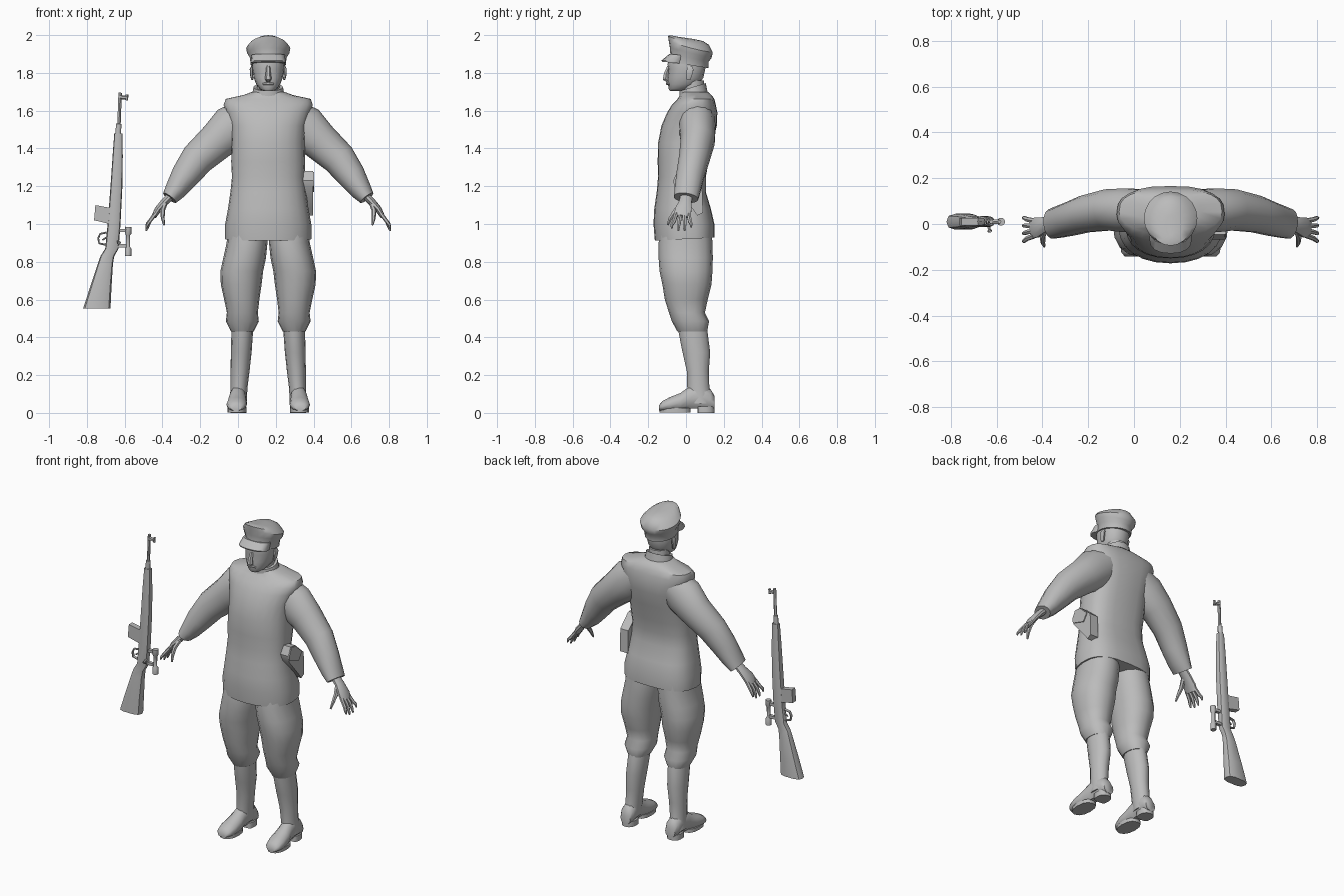
import bpy, bmesh, math
from mathutils import Vector

CX = 0.16  # centre line of the standing figure
grey = bpy.data.materials.new("plain_grey")
grey.diffuse_color = (0.5, 0.5, 0.5, 1)


def finish(name, bm, angle=45):
    bmesh.ops.recalc_face_normals(bm, faces=bm.faces)
    me = bpy.data.meshes.new(name)
    bm.to_mesh(me)
    bm.free()
    me.materials.append(grey)
    ob = bpy.data.objects.new(name, me)
    bpy.context.collection.objects.link(ob)
    bpy.ops.object.select_all(action='DESELECT')
    ob.select_set(True)
    bpy.context.view_layer.objects.active = ob
    bpy.ops.object.shade_smooth_by_angle(angle=math.radians(angle))
    return ob


def loft(name, rings, angle=45):
    """Skin a list of equal-length point rings and cap both ends."""
    bm = bmesh.new()
    vs = [[bm.verts.new(p) for p in r] for r in rings]
    n = len(vs[0])
    for a, b in zip(vs, vs[1:]):
        for i in range(n):
            j = (i + 1) % n
            bm.faces.new((a[i], a[j], b[j], b[i]))
    bm.faces.new(vs[0])
    bm.faces.new(vs[-1])
    return finish(name, bm, angle)


def ring(z, cx, hw, y0, y1, n=16, front=2.0, back=2.0, slope=0.0, dome=0.0):
    """Horizontal rounded ring; slope tilts it along y, dome drops its sides."""
    pts, cy, hy = [], (y0 + y1) / 2, (y1 - y0) / 2
    for i in range(n):
        a = 2 * math.pi * (i + (0.5 if n == 4 else 0)) / n
        c, s = math.cos(a), math.sin(a)
        e = 2 / (back if s > 0 else front)
        x = math.copysign(abs(c) ** e, c) * hw
        y = cy + math.copysign(abs(s) ** e, s) * hy
        pts.append(Vector((cx + x, y, z + slope * (y - cy) - dome * x * x)))
    return pts


def tube(name, path, n=10, angle=45):
    """Path of (x, y, z, in-plane radius, depth radius)."""
    p = [Vector(q[:3]) for q in path]
    rings = []
    for i, q in enumerate(path):
        d = (p[min(i + 1, len(p) - 1)] - p[max(i - 1, 0)]).normalized()
        ref = Vector((0, 1, 0)) if abs(d.y) < 0.9 else Vector((1, 0, 0))
        u = d.cross(ref).normalized()
        v = u.cross(d)
        off = 0.5 if n == 4 else 0
        rings.append([p[i] + u * q[3] * math.cos(2 * math.pi * (k + off) / n)
                      + v * q[4] * math.sin(2 * math.pi * (k + off) / n) for k in range(n)])
    return loft(name, rings, angle)


def plate(name, outline, origin, thick, axis):
    """Extruded outline: axis 'x' uses (y, z) points, axis 'y' uses (x, z)."""
    def put(p, t):
        return (origin + t, p[0], p[1]) if axis == 'x' else (p[0], origin + t, p[1])
    return loft(name, [[put(p, t) for p in outline] for t in (-thick / 2, thick / 2)], 30)


# Tunic: z, half width, front y, back y
tunic = [(.92, .228, -.165, .15), (1.0, .228, -.172, .15), (1.08, .213, -.168, .132),
         (1.17, .2, -.155, .105), (1.25, .192, -.148, .105), (1.33, .196, -.15, .12),
         (1.43, .193, -.148, .142), (1.52, .2, -.13, .163), (1.59, .222, -.1, .166),
         (1.63, .236, -.075, .158), (1.662, .225, -.045, .15), (1.683, .13, -.03, .135),
         (1.70, .085, -.025, .115)]
loft("tunic", [ring(z, CX, w, a, b, 24, 2.2, 2.8, .05 if i == 0 else 0)
               for i, (z, w, a, b) in enumerate(tunic)])
loft("collar", [ring(z, CX, w, a, b, 16, slope=.3) for z, w, a, b in
                [(1.67, .088, -.035, .115), (1.725, .078, -.035, .105), (1.722, .066, -.02, .09)]])

# Head and neck
loft("neck", [ring(z, CX, w, a, b, 12) for z, w, a, b in
              [(1.66, .062, -.01, .1), (1.76, .06, -.03, .095)]])
head = [(1.705, .028, -.085, -.02), (1.715, .045, -.092, .02), (1.74, .064, -.095, .07),
        (1.775, .077, -.098, .092), (1.82, .084, -.093, .102), (1.845, .084, -.098, .102),
        (1.89, .082, -.085, .1)]
loft("head", [ring(z, CX, w, a, b, 16, 2.2, 2.2) for z, w, a, b in head])
tube("nose", [(CX, -.09, 1.835, .01, .01), (CX, -.105, 1.795, .014, .014),
              (CX, -.108, 1.768, .018, .018), (CX, -.095, 1.757, .012, .01)], 6)
tube("lips", [(CX - .028, -.088, 1.742, .005, .008), (CX, -.098, 1.744, .009, .01),
              (CX + .028, -.088, 1.742, .005, .008)], 6)
for s in (-1, 1):
    tube("ear", [(CX + s * .084, .012, 1.765, .006, .012), (CX + s * .089, .017, 1.79, .008, .018),
                 (CX + s * .09, .022, 1.82, .008, .02), (CX + s * .086, .024, 1.835, .004, .012)], 6)

# Peaked cap
cap = [(1.842, .093, -.09, .118, -.16, 0), (1.88, .097, -.083, .12, -.2, 0),
       (1.905, .112, -.085, .135, -.25, 0), (1.94, .117, -.092, .142, -.27, .6),
       (1.972, .095, -.095, .122, -.22, 1.5), (1.984, .055, -.082, .09, -.18, 1.5),
       (1.986, .02, -.05, .04, -.14, 0)]
loft("cap", [ring(z, CX, w, a, b, 20, slope=sl, dome=d) for z, w, a, b, sl, d in cap], 40)
loft("cap_visor", [ring(z, CX, w, a, b, 16, 2.4, 2, sl) for z, w, a, b, sl in
                   [(1.853, .092, -.127, .0, -.1), (1.86, .093, -.129, .0, -.1),
                    (1.895, .088, -.088, .02, -.1)]], 40)

# Paired limbs
LEG = [(.98, .11, .105, -.135, .135), (.9, .112, .108, -.145, .14), (.82, .125, .113, -.145, .142),
       (.75, .14, .113, -.14, .14), (.68, .143, .108, -.125, .135), (.6, .14, .093, -.112, .115),
       (.53, .137, .082, -.09, .1), (.485, .137, .087, -.075, .122), (.43, .137, .06, -.045, .112)]
BOOT = [(.48, .137, .055, -.045, .105), (.42, .138, .057, -.04, .117), (.32, .143, .055, -.02, .13),
        (.22, .149, .05, .003, .122), (.14, .154, .045, .005, .125), (.05, .16, .045, .01, .14)]
FOOT = [(-.142, .03, .012, .04), (-.125, .046, .01, .06), (-.085, .054, .008, .08),
        (-.03, .052, .008, .1), (.02, .044, .016, .135), (.08, .042, .016, .15),
        (.13, .044, .016, .12), (.152, .034, .016, .085)]
ARM = [(.11, .06, 1.57, .1, .09), (.19, .06, 1.51, .122, .098), (.27, .062, 1.44, .102, .092),
       (.375, .043, 1.345, .09, .082), (.44, .022, 1.255, .076, .075), (.49, .008, 1.18, .058, .07),
       (.522, 0, 1.138, .043, .066)]
PALM = [(.515, .002, 1.15, .022, .032), (.55, -.003, 1.115, .02, .035),
        (.585, -.015, 1.075, .018, .046), (.605, -.02, 1.04, .013, .045)]
for s, side in ((-1, "right"), (1, "left")):
    def X(path):
        return [(CX + s * q[0],) + tuple(q[1:]) for q in path]
    loft(side + "_breeches", [ring(z, CX + s * o, w, a, b, 16, 2.2, 2.2) for z, o, w, a, b in LEG])
    loft(side + "_boot_shaft", [ring(z, CX + s * o, w, a, b, 14) for z, o, w, a, b in BOOT])
    # Foot sections run from toe to heel, splayed slightly outwards
    loft(side + "_foot", [[Vector((CX + s * (.163 - .05 * y) + w * math.cos(k * math.pi / 6), y,
                                   (lo + hi) / 2 + (hi - lo) / 2 * max(-.9, 1.1 * math.sin(k * math.pi / 6))))
                           for k in range(12)] for y, w, lo, hi in FOOT])
    loft(side + "_boot_heel", [ring(z, CX + s * .158, .043, .06, .152, 12, 4, 2.2) for z in (0, .035)])
    loft(side + "_boot_sole", [ring(z, CX + s * .166, .05, -.14, .025, 12, 2.2, 2.5) for z in (.003, .025)])
    tube(side + "_sleeve", X(ARM), 14)
    tube(side + "_palm", X(PALM), 10)
    # Four fingers fanned along y, then the thumb
    for k in range(4):
        y0, y1 = -.052 + .022 * k, -.075 + .034 * k
        drop = (.015, 0, 0, .02)[k]
        tube(side + "_finger", X([(.597, y0, 1.055, .011, .012), (.627, (y0 + y1) / 2, 1.015, .01, .011),
                                  (.641, y1, .98 + drop, .008, .009), (.646, y1, .963 + drop, .004, .005)]), 6)
    tube(side + "_thumb", X([(.545, -.02, 1.11, .012, .015), (.56, -.055, 1.07, .013, .014),
                             (.558, -.083, 1.03, .01, .011), (.552, -.097, .995, .005, .006)]), 6)

# Holster on the hip
plate("holster", [(-.06, 1.19), (-.068, 1.23), (-.045, 1.28), (0, 1.275), (.085, 1.2),
                  (.09, 1.06), (.06, 1.045), (.035, 1.08)], .37, .055, 'x')
plate("holster_flap", [(-.062, 1.2), (-.066, 1.23), (-.043, 1.275), (0, 1.27),
                       (.06, 1.215), (.03, 1.17)], .388, .03, 'x')

# Rifle, standing upright beside the figure
RY = .01
stock = [(.553, -.82, -.675, .036), (.66, -.785, -.67, .033), (.79, -.742, -.662, .025),
         (.83, -.728, -.655, .021), (.87, -.703, -.632, .022), (1.0, -.69, -.622, .025),
         (1.2, -.675, -.612, .024), (1.36, -.664, -.61, .021), (1.48, -.655, -.612, .016)]
loft("rifle_stock", [ring(z, (a + b) / 2, (b - a) / 2, RY - h, RY + h, 10, 3, 3,)
                     for z, a, b, h in stock], 40)
tube("rifle_barrel", [(-.636, RY, 1.46, .016, .014), (-.631, RY, 1.53, .014, .013),
                      (-.63, RY, 1.531, .009, .009), (-.624, RY, 1.695, .009, .009)], 8)
tube("front_sight", [(-.624, RY, 1.672, .011, .011), (-.588, RY, 1.668, .011, .011)], 6)
tube("sight_post", [(-.59, RY, 1.655, .008, .008), (-.588, RY, 1.685, .008, .008)], 6)
plate("magazine", [(-.755, 1.1), (-.675, 1.085), (-.68, 1.0), (-.762, 1.02)], RY, .034, 'y')
# Trigger guard loop and trigger
guard = [(-.695, .955), (-.73, .948), (-.74, .925), (-.735, .898), (-.7, .89)]
tube("trigger_guard", [(x, RY, z, .005, .01) for x, z in guard], 6)
tube("trigger", [(-.695, RY, .93, .005, .005), (-.718, RY, .915, .004, .004)], 6)
# Scope with two mounts
tube("scope", [(-.582, RY, .83, .017, .017), (-.582, RY, .87, .017, .017), (-.583, RY, .88, .011, .011),
               (-.582, RY, .94, .011, .011), (-.581, RY, .95, .017, .017), (-.58, RY, .985, .017, .017)], 10)
for z in (.885, .965):
    tube("scope_mount", [(-.64, RY, z, .012, .014), (-.59, RY, z, .012, .014)], 4)
tube("bolt_handle", [(-.64, RY + .01, .91, .008, .008), (-.632, RY - .035, .905, .007, .007),
                     (-.63, RY - .042, .9, .011, .011)], 6)
